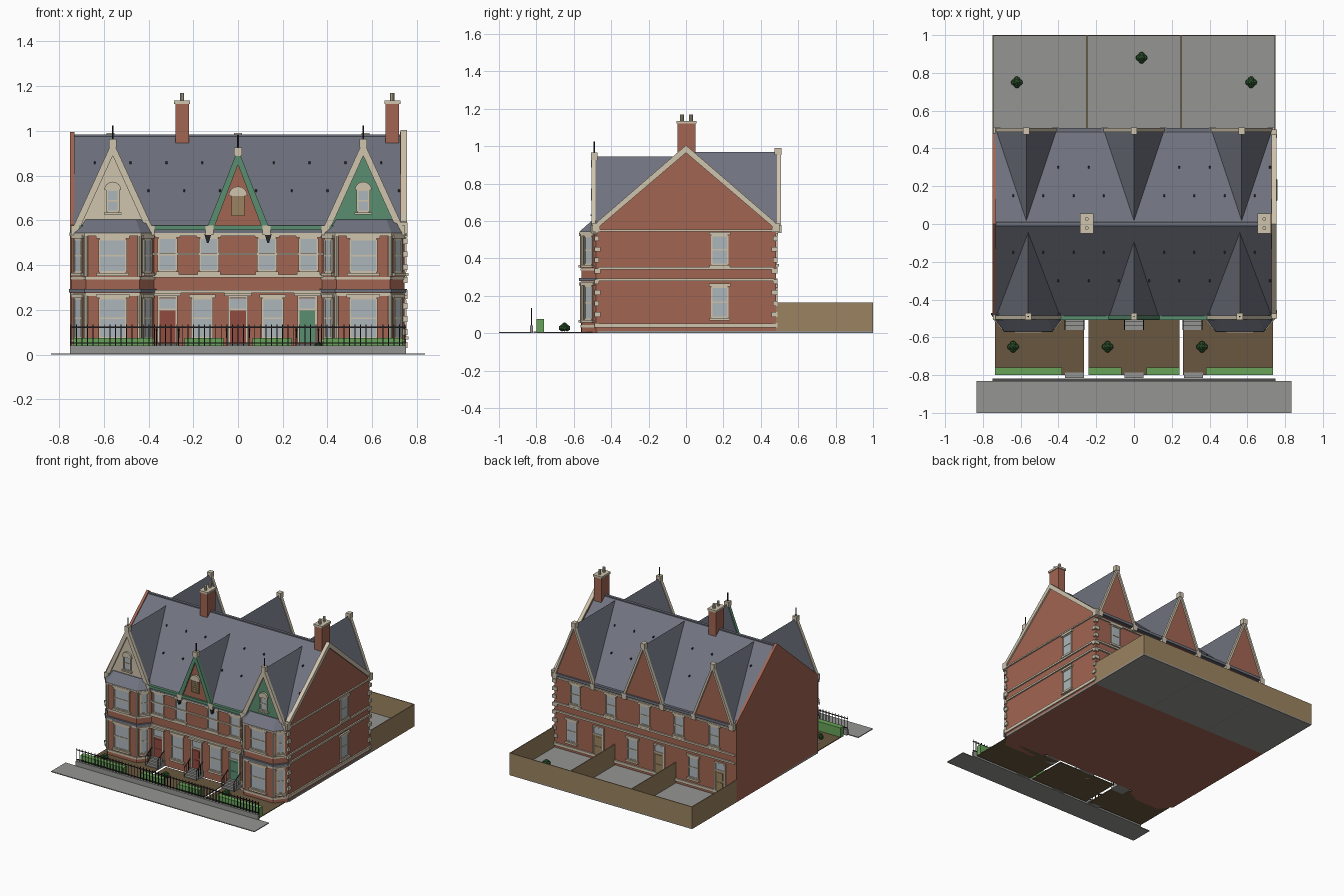
import bpy, bmesh, math
from mathutils import Matrix, Vector

if "Cube" in bpy.data.objects:
    bpy.data.objects.remove(bpy.data.objects["Cube"])

COL = dict(brick=(.36, .13, .085), cream=(.62, .55, .42), slate=(.16, .17, .21), dark=(.02, .02, .025),
           glass=(.42, .47, .5), green=(.1, .27, .16), leaf=(.14, .36, .1), tan=(.33, .23, .12),
           soil=(.14, .095, .05), stone=(.3, .3, .29), red=(.28, .07, .05), bush=(.03, .1, .03))
MATS = {}
for k, c in COL.items():
    MATS[k] = bpy.data.materials.new(k)
    MATS[k].diffuse_color = (*c, 1)
parts = {}
I = Matrix.Identity(4)


def bm_of(name, col):
    return parts.setdefault(name, (bmesh.new(), col))[0]


def box(name, col, x0, x1, y0, y1, z0, z1, M=I):
    T = Matrix.Translation(((x0 + x1) / 2, (y0 + y1) / 2, (z0 + z1) / 2))
    bmesh.ops.create_cube(bm_of(name, col), size=1, matrix=M @ T @ Matrix.Diagonal((x1 - x0, y1 - y0, z1 - z0, 1)))


def loft(name, col, a, b):
    """Closed solid between two point loops."""
    bm = bm_of(name, col)
    va, vb = [bm.verts.new(p) for p in a], [bm.verts.new(p) for p in b]
    n = len(va)
    fs = [bm.faces.new(va), bm.faces.new(vb[::-1])]
    fs += [bm.faces.new((va[i], vb[i], vb[(i + 1) % n], va[(i + 1) % n])) for i in range(n)]
    bmesh.ops.recalc_face_normals(bm, faces=fs)


def prism(name, col, pts, axis, d0, d1, M=I):
    """Extrude a 2D outline along x, y or z."""
    put = {'x': lambda p, d: (d, p[0], p[1]), 'y': lambda p, d: (p[0], d, p[1]), 'z': lambda p, d: (p[0], p[1], d)}[axis]
    loft(name, col, [M @ Vector(put(p, d0)) for p in pts], [M @ Vector(put(p, d1)) for p in pts])


def rod(name, col, p, q, r, seg=6):
    p, q = Vector(p), Vector(q)
    M = Matrix.Translation((p + q) / 2) @ (q - p).to_track_quat('Z', 'Y').to_matrix().to_4x4()
    bmesh.ops.create_cone(bm_of(name, col), cap_ends=True, segments=seg, radius1=r, radius2=r, depth=(q - p).length, matrix=M)


def wall(x, y, ang):
    return Matrix.Translation((x, y, 0)) @ Matrix.Rotation(ang, 4, 'Z')


# wall frames: local x along the wall, local -y outward
FRONT, BACK, RIGHT = wall(0, -.48, 0), wall(0, .48, math.pi), wall(.745, 0, math.pi / 2)


def window(M, x, z0, z1, w, trim=True):
    h, zm, f = w / 2, (z0 + z1) / 2, .008
    box('window_glass', 'glass', x - h, x + h, -.003, .003, z0, z1, M)
    for s in (-1, 1):
        box('window_frames', 'cream', x + s * h - f / 2, x + s * h + f / 2, -.008, .003, z0, z1, M)
    for z in (z0, zm, z1):
        box('window_frames', 'cream', x - h, x + h, -.007, .003, z - f / 2, z + f / 2, M)
    if trim:
        box('window_sills', 'cream', x - h - .012, x + h + .012, -.016, .003, z0 - .018, z0 - .004, M)
        box('window_lintels', 'cream', x - h - .015, x + h + .015, -.012, .003, z1 + .004, z1 + .02, M)


def door(M, x, col, z0=.05):
    box('door_' + col, col, x - .035, x + .035, -.006, .003, z0, .2, M)
    box('door_glass', 'glass', x - .035, x + .035, -.004, .003, .205, .25, M)
    for s in (-1, 1):
        box('door_frames', 'cream', x + s * .04 - .005, x + s * .04 + .005, -.01, .003, z0, .255, M)
    for z in (.202, .258):
        box('door_frames', 'cream', x - .045, x + .045, -.01, .003, z - .004, z + .004, M)
    for z in (.09, .16):
        box('door_panels_' + col, col, x - .024, x + .024, -.009, .003, z - .025, z + .025, M)


# main body, gable end walls and main roof
box('house_body', 'brick', -.74, .735, -.48, .48, 0, .565)
prism('main_roof', 'slate', [(-.495, .555), (.495, .555), (.5, .565), (.01, .975), (-.01, .975), (-.5, .565)], 'x', -.735, .735)
box('ridge_tiles', 'slate', -.73, .73, -.01, .01, .97, .983)
END = [(-.48, 0), (.48, 0), (.48, .58), (0, .995), (-.48, .58)]
for x0, x1 in ((-.75, -.73), (.725, .745)):
    prism('gable_end_walls', 'brick', END, 'x', x0, x1)
for s in (-1, 1):
    prism('gable_coping', 'cream', [(0, 1.005), (s * .475, .595), (s * .475, .56), (0, .965)], 'x', .727, .755)
    box('gable_kneelers', 'cream', .725, .758, s * .48 - .02, s * .48 + .02, .54, .59)
    # snow guards on the slopes
    for r in (.15, .3):
        for i in range(9):
            x = -.64 + i * .16 + (.08 if r > .2 else 0)
            z = .984 - .837 * r
            box('snow_guards', 'dark', x - .004, x + .004, s * r - .006, s * r + .006, z - .01, z + .005)

# string courses
for z, h in ((.275, .014), (.345, .014), (.445, .01), (.53, .014)):
    box('front_bands', 'cream', -.39, .39, -.01, .01, z, z + h, FRONT)
for z, h in ((.03, .022), (.28, .013), (.34, .013), (.545, .01)):
    box('side_bands', 'cream', -.47, .47, -.01, .01, z, z + h, RIGHT)
for z, h in ((.03, .02), (.28, .013), (.34, .013), (.53, .012)):
    box('back_bands', 'cream', -.74, .74, -.01, .01, z, z + h, BACK)
for i in range(9):
    l, z = (.022, .032)[i % 2], .03 + i * .058
    for s in (-1, 1):
        y0, y1 = sorted((s * .488, s * (.488 - l)))
        box('corner_quoins', 'cream', .75 - l, .757, y0, y1, z, z + .026)

# eaves gutters
for s in (-1, 1):
    box('front_gutter' if s < 0 else 'back_gutter', 'green' if s < 0 else 'slate', -.735, .735, s * .497 - .01, s * .497 + .01, .558, .578)
box('front_fascia', 'slate', -.39, .39, -.496, -.48, .543, .56)

# front openings
for x in (-.315, -.13, .13, .315):
    window(FRONT, x, .375, .52, .08)
for x in (-.16, .155):
    window(FRONT, x, .075, .25, .09)
for x, c in ((-.315, 'red'), (0, 'red'), (.31, 'green')):
    door(FRONT, x, c)
    box('door_hoods', 'cream', x - .06, x + .06, -.025, .003, .262, .275, FRONT)
    # steps with hand rails
    for i in range(4):
        box('entry_steps', 'stone', x - .052, x + .052, -.48 - .02 * (4 - i), -.48, .012 * i, .012 * (i + 1))
    for s in (-.05, .05):
        rod('step_rails', 'dark', (x + s, -.56, .075), (x + s, -.485, .115), .003)
        for y, a, b in ((-.56, 0, .075), (-.535, .02, .09), (-.51, .03, .1)):
            rod('step_rails', 'dark', (x + s, y, a), (x + s, y, b), .0025)

# side and back openings
for z0, z1 in ((.085, .245), (.37, .52)):
    window(RIGHT, .18, z0, z1, .085)
for i in (-1, 0, 1):
    window(BACK, i * .5 - .1, .09, .24, .075)
    door(BACK, i * .5 + .12, 'tan', .02)
    window(BACK, i * .57, .375, .515, .075)
for x in (-.28, .28):
    window(BACK, x, .375, .515, .075)


def gable(x, y, s, hw, top, fill, board, b=.035):
    """Cross gable on the front (s=-1) or back (s=1) slope."""
    base = .555
    prism('gable_roofs', 'slate', [(x - hw, base), (x + hw, base), (x, top)], 'y', 0, y)
    prism('gable_face_' + fill, fill, [(x - hw + .01, base), (x + hw - .01, base), (x, top - .02)], 'y', y - s * .02, y + s * .004)
    for k in (-1, 1):
        prism('bargeboards_' + board, board, [(x, top + .012), (x + k * (hw + .006), base), (x + k * (hw - b * .75), base), (x, top - b * 1.6)],
              'y', y - s * .006, y + s * .016)
        fx = x + k * (hw - .01)
        box('gable_feet', 'cream', fx - .018, fx + .018, y - .018, y + .018, .535, .578)
    box('apex_blocks', 'cream' if board == 'cream' else 'green', x - .017, x + .017, y - .018, y + .018, top - .018, top + .02)


def arched(x, y, z0, z1, w, pane):
    """Attic opening with a half-round head."""
    M = wall(0, y, 0)
    arc = [(x + (w / 2 + .012) * math.cos(t * math.pi / 8), z1 + (w / 2 + .012) * math.sin(t * math.pi / 8)) for t in range(9)]
    prism('attic_arches', 'cream', arc, 'y', -.012, .01, M)
    if pane == 'glass':
        window(M, x, z0, z1, w, False)
    else:
        box('attic_louvre', 'tan', x - w / 2, x + w / 2, -.006, .01, z0, z1, M)
        for i in range(6):
            z = z0 + (i + .5) * (z1 - z0) / 6
            box('attic_louvre', 'tan', x - w / 2, x + w / 2, -.01, .01, z - .003, z + .003, M)


for x in (-.57, 0, .57):
    gable(x, .492, 1, .165, .97, 'brick', 'cream', .016)
for x, hw, top, fill, board in ((-.56, .178, .945, 'cream', 'cream'), (0, .138, .905, 'brick', 'green'), (.56, .178, .945, 'green', 'cream')):
    gable(x, -.49, -1, hw, top, fill, board)
    rod('finials', 'dark', (x, -.49, top), (x, -.49, top + .08), .004)
for x in (-.56, .56):
    arched(x, -.496, .64, .735, .052, 'glass')
    box('attic_sills', 'cream', x - .04, x + .04, -.51, -.49, .626, .636)
arched(0, -.496, .62, .71, .06, 'louvre')
for s in (-.135, .135):
    prism('rain_hoppers', 'dark', [(s - .016, .54), (s + .016, .54), (s + .004, .5), (s - .004, .5)], 'y', -.505, -.48)

# two-storey canted bays
BAY = [(-.185, -.47), (-.185, -.48), (-.12, -.56), (.12, -.56), (.185, -.48), (.185, -.47)]


def bay_loop(c, k, z):
    return [(c + x * k, -.47 + (y + .47) * (1 + (k - 1) * 2.2), z) for x, y in BAY]


for c in (-.56, .56):
    loft('bay_walls', 'brick', bay_loop(c, 1, 0), bay_loop(c, 1, .54))
    for name, col, k, z0, z1 in (('bay_plinths', 'cream', 1.02, .03, .045), ('bay_lower_bands', 'cream', 1.025, .262, .276),
                                 ('bay_cornices', 'slate', 1.06, .278, .294), ('bay_mid_bands', 'cream', 1.02, .335, .347),
                                 ('bay_top_bands', 'cream', 1.05, .53, .543)):
        loft(name, col, bay_loop(c, k, z0), bay_loop(c, k, z1))
    top = [(c + x * .86, max(y, -.5), .605) for x, y in BAY]
    loft('bay_roofs', 'slate', bay_loop(c, 1.05, .543), top)
    M = wall(c, -.56, 0)
    for z0, z1 in ((.075, .25), (.37, .515)):
        window(M, 0, z0, z1, .12)
        for s in (-1, 1):
            cant = wall(c + s * .1525, -.52, s * math.atan2(.08, .065))
            window(cant, 0, z0, z1, .05)
            rod('bay_columns', 'cream', (c + s * .12, -.558, z0 - .02), (c + s * .12, -.558, z1 + .015), .01, 8)

# chimneys
for x in (-.25, .69):
    box('chimney_stacks', 'brick', x - .03, x + .03, -.045, .05, .92, 1.12)
    box('chimney_caps', 'cream', x - .036, x + .036, -.051, .056, 1.12, 1.135)
    for y in (-.022, .027):
        rod('chimney_pots', 'cream', (x, y, 1.13), (x, y, 1.17), .01, 10)

# back yard
box('yard_slab', 'stone', -.75, .75, -.47, 1, 0, .012)
box('yard_walls', 'tan', -.75, .75, .994, 1, 0, .165)
for x in (-.747, -.25, .25, .747):
    box('yard_walls', 'tan', x - .003, x + .003, .48, .997, 0, .165)

# front gardens, hedges, railings and pavement
for x0, x1 in ((-.735, -.265), (-.24, .24), (.26, .735)):
    box('garden_beds', 'soil', x0, x1, -.8, -.5, 0, .006)
for x0, x1 in ((-.735, -.38), (-.24, -.065), (.065, .24), (.38, .735)):
    box('hedges', 'leaf', x0, x1, -.8, -.76, .004, .075)
for x in (-.315, 0, .315):
    box('gate_paths', 'stone', x - .05, x + .05, -.815, -.785, 0, .01)
box('pavement', 'stone', -.835, .835, -1, -.83, 0, .006)
box('railing_kerb', 'stone', -.75, .75, -.835, -.817, 0, .042)
for z in (.05, .12):
    box('railing_bars', 'dark', -.75, .75, -.828, -.823, z, z + .005)
for i in range(61):
    x = -.747 + i * 1.494 / 60
    box('railing_posts', 'dark', x - .002, x + .002, -.8275, -.8235, .04, .135)
for x, y in ((-.64, -.65), (-.14, -.65), (.36, -.65), (-.62, .75), (.04, .88), (.62, .75)):
    for dx, dy, dz in ((.014, 0, .028), (-.014, 0, .028), (0, .014, .028), (0, -.014, .028), (0, 0, .04)):
        bmesh.ops.create_icosphere(bm_of('shrubs', 'bush'), subdivisions=1, radius=.019, matrix=Matrix.Translation((x + dx, y + dy, dz)))

# write out all parts
for name, (bm, col) in parts.items():
    me = bpy.data.meshes.new(name)
    bm.to_mesh(me)
    bm.free()
    me.materials.append(MATS[col])
    bpy.context.collection.objects.link(bpy.data.objects.new(name, me))

for m in bpy.data.materials:
    if m.users and not m.is_grease_pencil:
        m.use_nodes = True
        m.node_tree.nodes["Principled BSDF"].inputs["Base Color"].default_value = m.diffuse_color
